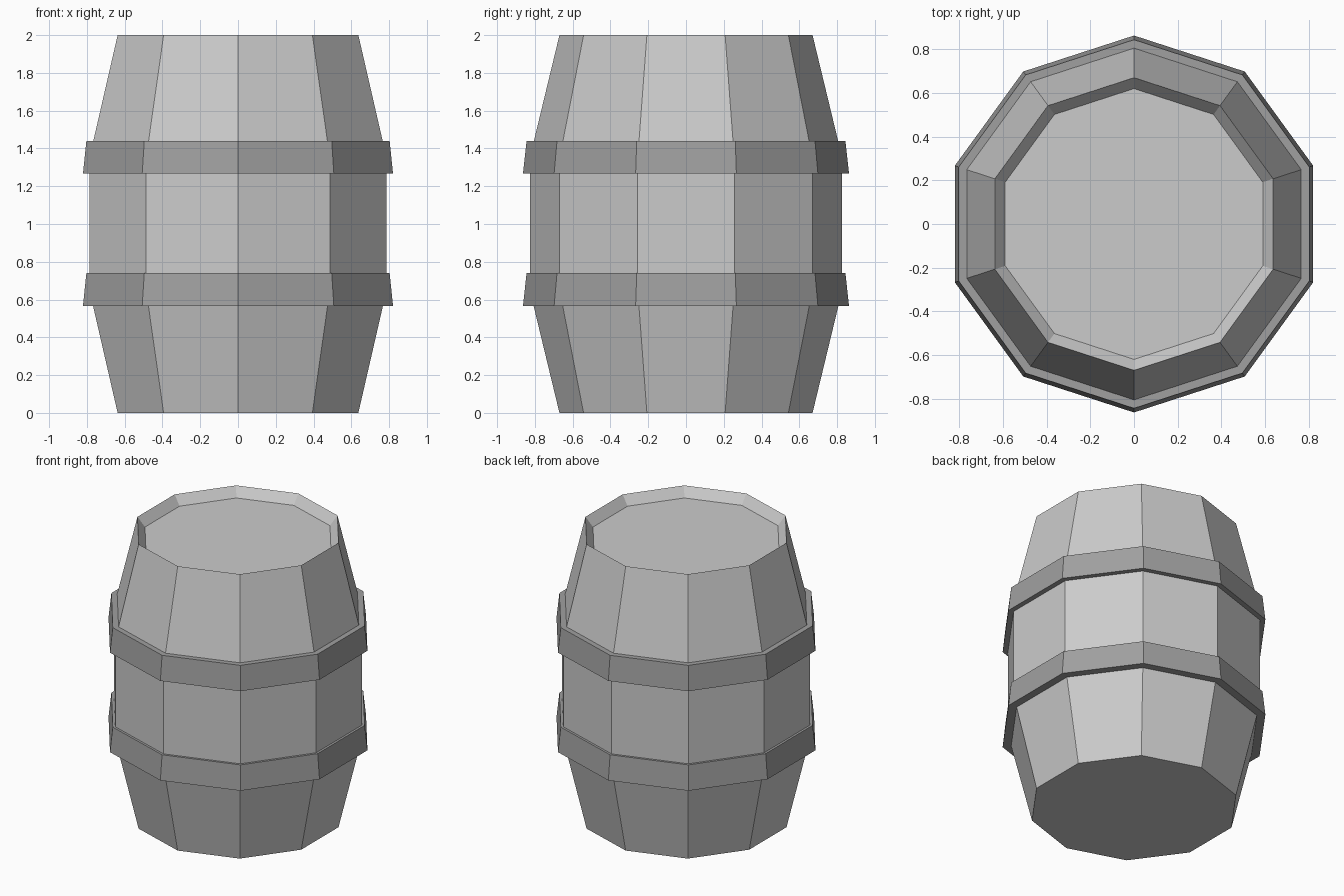
import bpy, bmesh
from math import pi, cos, sin

if "Cube" in bpy.data.objects:
    bpy.data.objects.remove(bpy.data.objects["Cube"])

SIDES = 10


def lathe(name, profile, closed=False):
    """Revolve (radius, z) points into a flat-faced ten-sided solid."""
    bm = bmesh.new()
    rings = []
    for r, z in profile:
        rings.append([bm.verts.new((r * cos(pi / 2 + 2 * pi * k / SIDES),
                                    r * sin(pi / 2 + 2 * pi * k / SIDES), z))
                      for k in range(SIDES)])
    pairs = list(zip(rings, rings[1:]))
    if closed:
        pairs.append((rings[-1], rings[0]))
    else:
        bm.faces.new(rings[0])
        bm.faces.new(rings[-1])
    for a, b in pairs:
        for k in range(SIDES):
            n = (k + 1) % SIDES
            bm.faces.new((a[k], a[n], b[n], b[k]))
    bmesh.ops.recalc_face_normals(bm, faces=bm.faces)
    mesh = bpy.data.meshes.new(name)
    bm.to_mesh(mesh)
    bm.free()
    obj = bpy.data.objects.new(name, mesh)
    bpy.context.collection.objects.link(obj)
    return obj


# Barrel body with the recessed lid
lathe("barrel_body", [(0.67, 0), (0.827, 0.65), (0.827, 1.35),
                      (0.67, 2), (0.62, 1.935)])

# Dark hoops, slightly wider at their lower edge
dark = bpy.data.materials.new("dark_metal")
dark.diffuse_color = (0.35, 0.35, 0.35, 1)
dark.use_nodes = True
dark.node_tree.nodes["Principled BSDF"].inputs["Base Color"].default_value = dark.diffuse_color
for name, z in (("lower_hoop", 0.567), ("upper_hoop", 1.267)):
    hoop = lathe(name, [(0.80, z), (0.863, z), (0.844, z + 0.173),
                        (0.80, z + 0.173)], closed=True)
    hoop.data.materials.append(dark)
